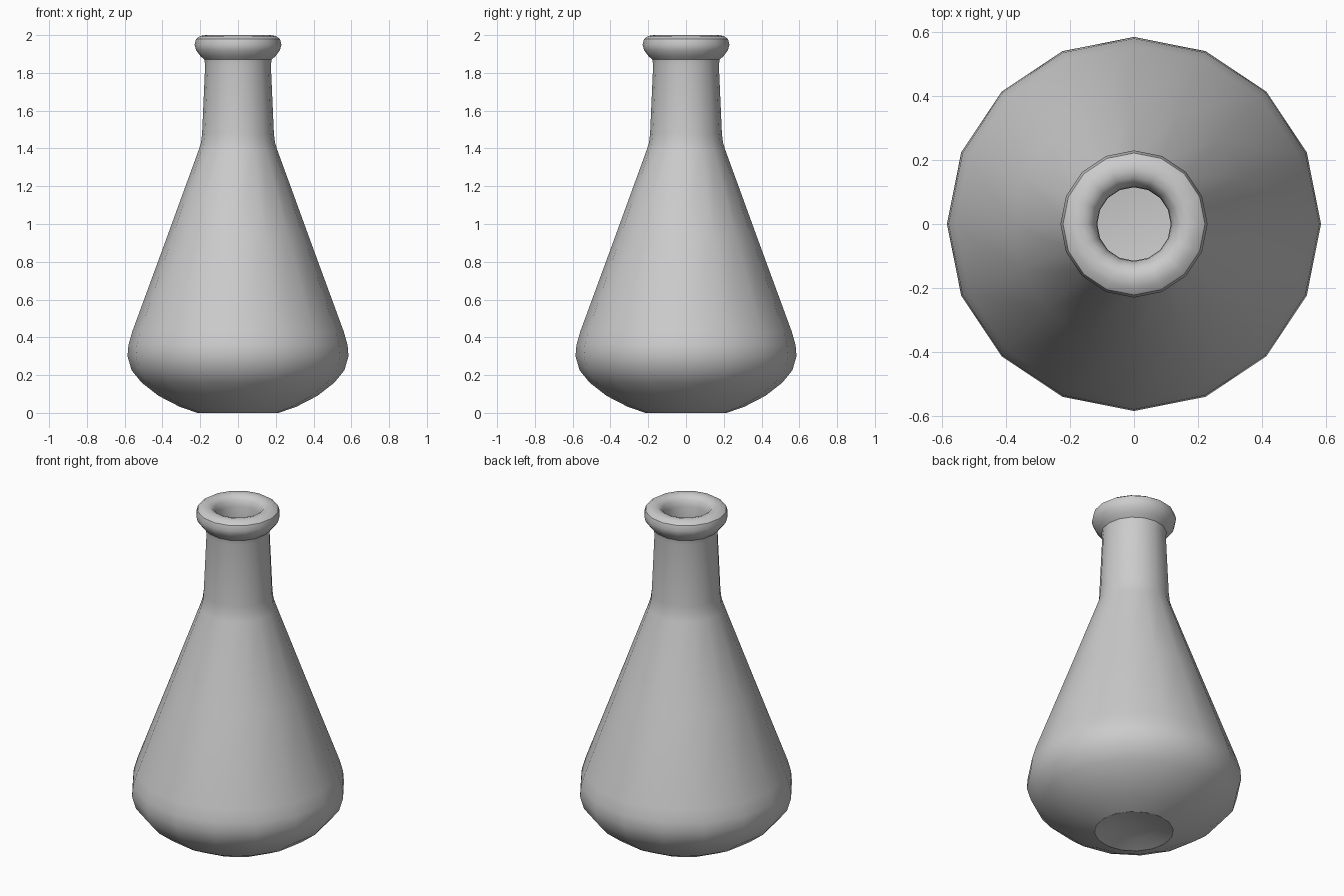
import bpy, bmesh, math

if "Cube" in bpy.data.objects:
    bpy.data.objects.remove(bpy.data.objects["Cube"])

SIDES = 16

# Profile (radius, height): underside dimple, body, neck, lip, inner wall, floor
profile = [
    (0, 0.04), (0.12, 0.028), (0.215, 0.0),
    (0.31, 0.033), (0.42, 0.09), (0.51, 0.16), (0.563, 0.225),
    (0.585, 0.30), (0.58, 0.36), (0.56, 0.43),
    (0.38, 0.92), (0.207, 1.395), (0.196, 1.43), (0.19, 1.48),
    (0.174, 1.84), (0.178, 1.87), (0.20, 1.89), (0.222, 1.92),
    (0.23, 1.95), (0.222, 1.98), (0.20, 1.995), (0.17, 2.0),
    (0.145, 1.993), (0.127, 1.975), (0.117, 1.94), (0.115, 1.85),
    (0.13, 1.43), (0.50, 0.41), (0.525, 0.30), (0.48, 0.22),
    (0.38, 0.14), (0.21, 0.08), (0, 0.08),
]

# Spin the profile into a hollow flask
bm = bmesh.new()
rings = []
for r, z in profile:
    n = SIDES if r > 0 else 1
    rings.append([bm.verts.new((r * math.cos(2 * math.pi * i / SIDES),
                                r * math.sin(2 * math.pi * i / SIDES), z))
                  for i in range(n)])
for a, b in zip(rings, rings[1:]):
    for i in range(SIDES):
        j = (i + 1) % SIDES
        corners = [a[i % len(a)], a[j % len(a)], b[j % len(b)], b[i % len(b)]]
        bm.faces.new(list(dict.fromkeys(corners)))
bmesh.ops.recalc_face_normals(bm, faces=bm.faces)

mesh = bpy.data.meshes.new("flask")
bm.to_mesh(mesh)
bm.free()
flask = bpy.data.objects.new("flask", mesh)
bpy.context.collection.objects.link(flask)

# Smooth shading, keeping the base rim crisp
bpy.context.view_layer.objects.active = flask
flask.select_set(True)
bpy.ops.object.shade_smooth_by_angle(angle=math.radians(32))
